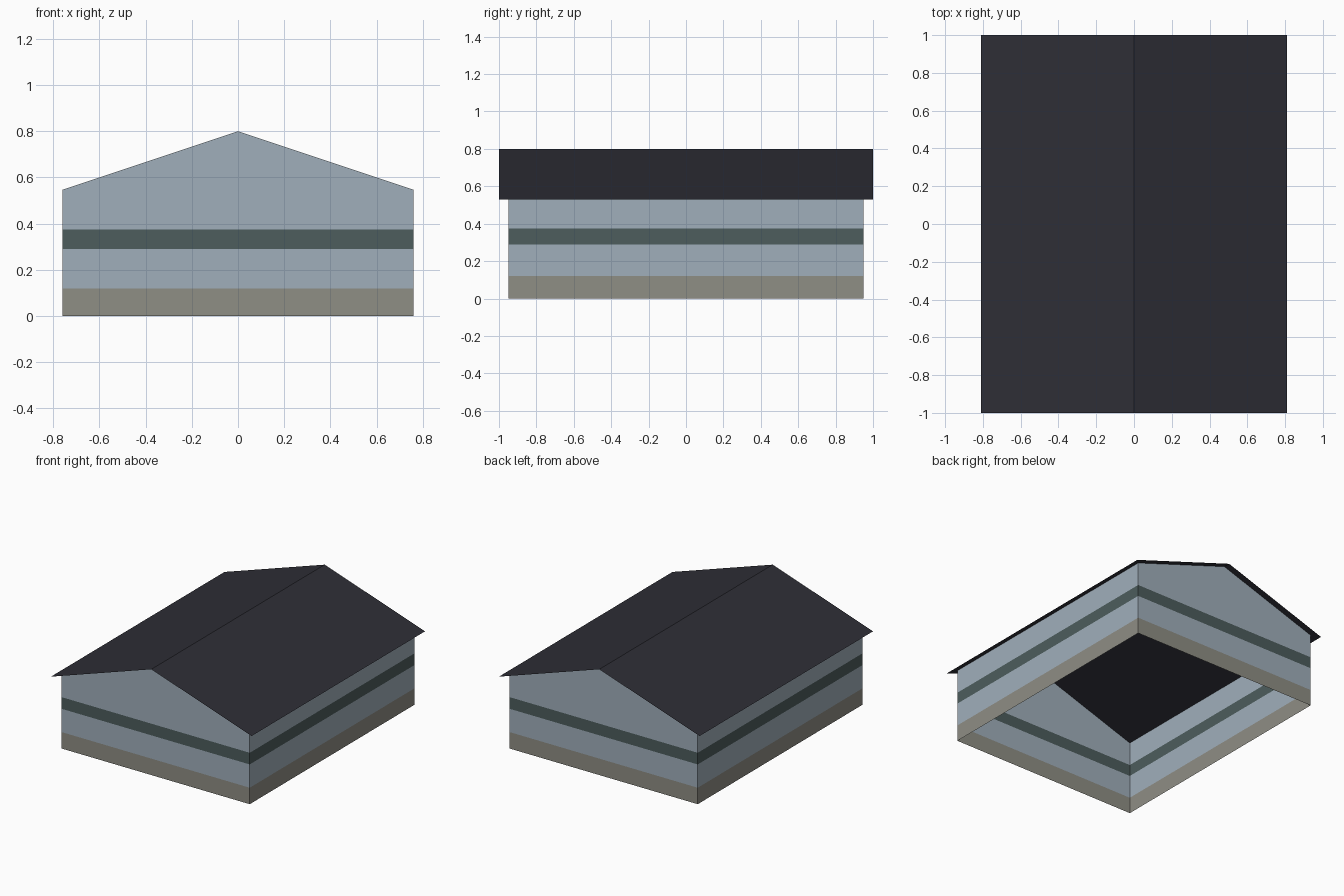
import bpy
import bmesh

HALF_W, HALF_D = 0.76, 0.95      # wall half width and half depth
ROOF_W, ROOF_D = 0.81, 1.0       # roof half width and half depth
RIDGE, EAVE = 0.80, 0.53
SLOPE = (RIDGE - EAVE) / ROOF_W
WALL_TOP = RIDGE - SLOPE * HALF_W
BASE_TOP, STRIPE_LOW, STRIPE_HIGH = 0.12, 0.29, 0.375

cube = bpy.data.objects.get("Cube")
if cube:
    bpy.data.objects.remove(cube, do_unlink=True)


def material(name, rgb):
    """Flat material from an sRGB colour in 0-255."""
    linear = [((c / 255 + 0.055) / 1.055) ** 2.4 for c in rgb] + [1.0]
    mat = bpy.data.materials.new(name)
    mat.use_nodes = True
    mat.diffuse_color = linear
    bsdf = mat.node_tree.nodes["Principled BSDF"]
    bsdf.inputs["Base Color"].default_value = linear
    bsdf.inputs["Roughness"].default_value = 0.9
    return mat


def finish(name, bm, mats):
    mesh = bpy.data.meshes.new(name)
    bm.to_mesh(mesh)
    bm.free()
    for mat in mats:
        mesh.materials.append(mat)
    obj = bpy.data.objects.new(name, mesh)
    bpy.context.collection.objects.link(obj)
    return obj


def extrude_profile(bm, points, half_depth):
    """Sweep an open x-z profile along y; returns front and back vertices."""
    front, back = ([bm.verts.new((x, y, z)) for x, z in points]
                   for y in (-half_depth, half_depth))
    for i in range(len(points) - 1):
        bm.faces.new((front[i], front[i + 1], back[i + 1], back[i]))
    return front, back


siding = material("pale blue siding", (160, 175, 187))
stripe = material("dark green stripe", (77, 93, 93))
plinth = material("stone grey base", (143, 142, 133))
slate = material("dark slate roof", (46, 46, 54))

# Walls: two sides and two gables, open below and under the roof
bm = bmesh.new()
for side in (-1, 1):
    extrude_profile(bm, [(side * HALF_W, 0), (side * HALF_W, WALL_TOP)], HALF_D)
gable = [(-HALF_W, 0), (HALF_W, 0), (HALF_W, WALL_TOP), (0, RIDGE), (-HALF_W, WALL_TOP)]
for y in (-HALF_D, HALF_D):
    bm.faces.new([bm.verts.new((x, y, z)) for x, z in gable])
bmesh.ops.remove_doubles(bm, verts=bm.verts[:], dist=0.001)

# Horizontal cuts divide the walls into base, siding and stripe
for height in (BASE_TOP, STRIPE_LOW, STRIPE_HIGH):
    bmesh.ops.bisect_plane(bm, geom=bm.verts[:] + bm.edges[:] + bm.faces[:],
                           plane_co=(0, 0, height), plane_no=(0, 0, 1))
bmesh.ops.recalc_face_normals(bm, faces=bm.faces[:])
for face in bm.faces:
    if face.normal.dot(face.calc_center_median().xyz * 1) < 0:
        face.normal_flip()
    z = face.calc_center_median().z
    face.material_index = 2 if z < BASE_TOP else int(STRIPE_LOW < z < STRIPE_HIGH)
finish("walls", bm, [siding, stripe, plinth])

# Roof: thin sheet with two slopes overhanging the walls
bm = bmesh.new()
extrude_profile(bm, [(-ROOF_W, EAVE), (0, RIDGE), (ROOF_W, EAVE)], ROOF_D)
bm.normal_update()
for face in bm.faces:
    if face.normal.z < 0:
        face.normal_flip()
finish("roof", bm, [slate])
